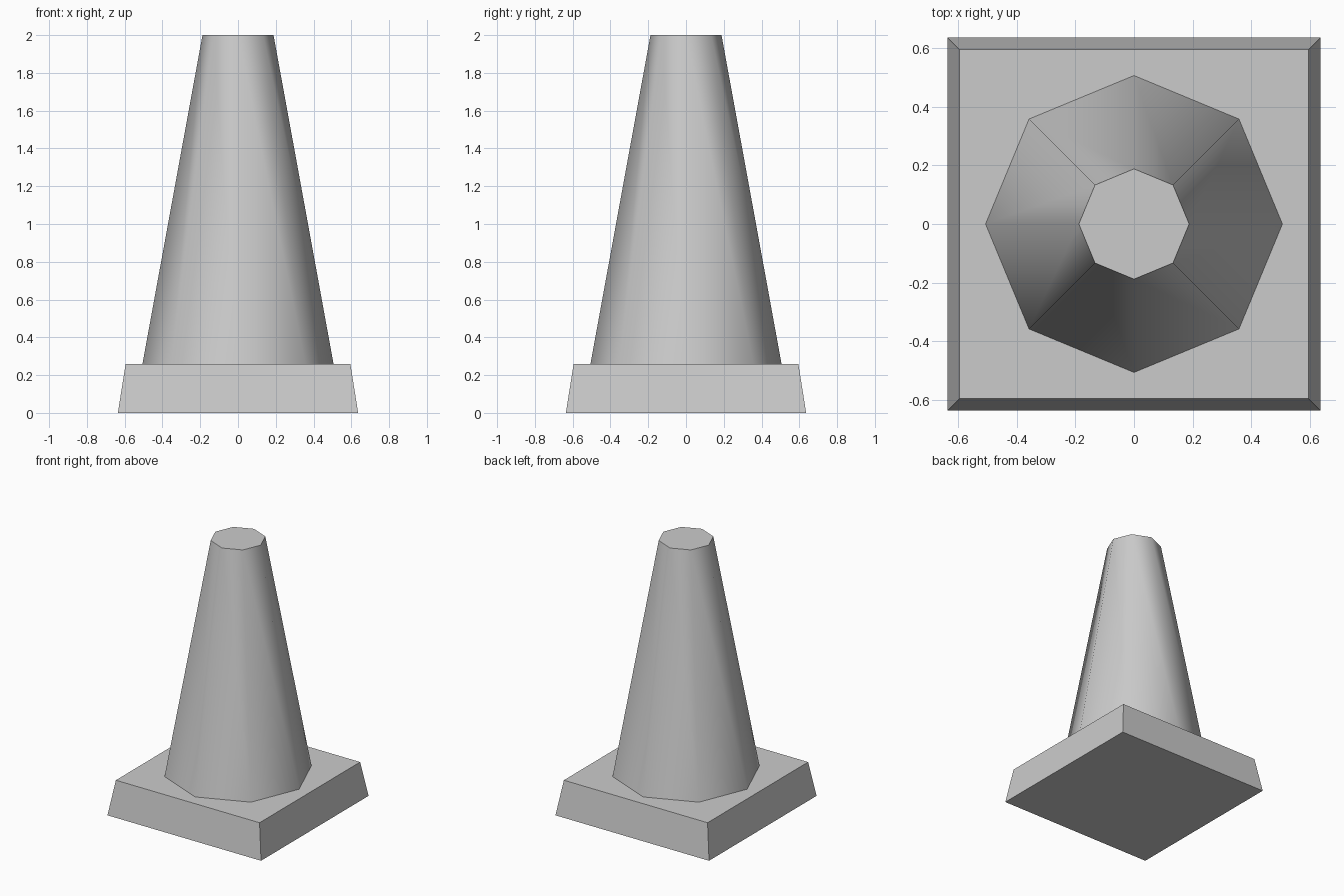
import bpy
import math

cube = bpy.data.objects.get("Cube")
if cube:
    bpy.data.objects.remove(cube, do_unlink=True)

# Single plain grey material
GREY = (0.6, 0.6, 0.6, 1.0)
grey = bpy.data.materials.new("plain_grey")
grey.use_nodes = True
grey.diffuse_color = GREY
grey.node_tree.nodes["Principled BSDF"].inputs["Base Color"].default_value = GREY


def frustum(name, sides, r_bottom, r_top, z_bottom, z_top, turn=0.0):
    """Tapered prism with a corner on +x, turned about z."""
    bpy.ops.mesh.primitive_cone_add(
        vertices=sides, radius1=r_bottom, radius2=r_top,
        depth=z_top - z_bottom, location=(0, 0, (z_bottom + z_top) / 2),
        rotation=(0, 0, turn))
    obj = bpy.context.object
    obj.name = name
    obj.data.materials.append(grey)
    bpy.ops.object.transform_apply(location=True, rotation=True, scale=True)
    bpy.ops.object.shade_smooth_by_angle(angle=math.radians(60))
    return obj


BASE_TOP = 0.258

# Square foot with sloping sides
frustum("base_plate", 4, 0.636 * math.sqrt(2), 0.595 * math.sqrt(2),
        0.0, BASE_TOP, math.radians(45))

# Eight-sided tapering body, smooth around and flat on top
frustum("cone_body", 8, 0.506, 0.188, BASE_TOP, 2.0)
